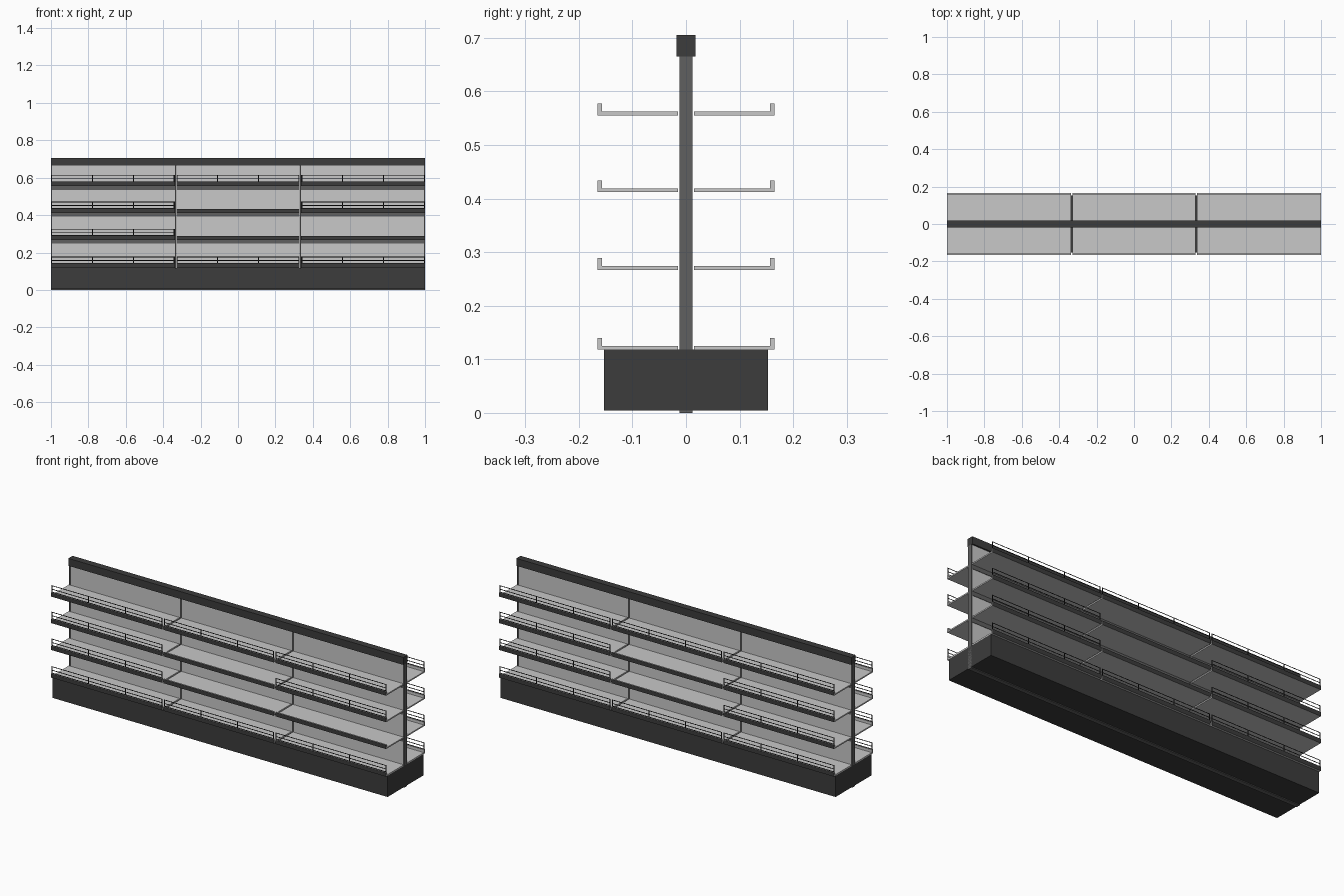
import bpy
import bmesh

cube = bpy.data.objects.get("Cube")
if cube:
    bpy.data.objects.remove(cube, do_unlink=True)


def material(name, value):
    mat = bpy.data.materials.new(name)
    mat.use_nodes = True
    colour = (value, value, value, 1)
    mat.diffuse_color = colour
    mat.node_tree.nodes["Principled BSDF"].inputs["Base Color"].default_value = colour
    return mat


LIGHT = material("light grey", 0.58)
MID = material("mid grey", 0.115)
DARK = material("charcoal", 0.045)
BLACK = material("black wire", 0.012)


def finish(name, bm, *mats):
    mesh = bpy.data.meshes.new(name)
    bm.to_mesh(mesh)
    bm.free()
    for mat in mats:
        mesh.materials.append(mat)
    obj = bpy.data.objects.new(name, mesh)
    bpy.context.collection.objects.link(obj)
    return obj


def box(name, xs, ys, zs, mat):
    bm = bmesh.new()
    bmesh.ops.create_cube(bm, size=1)
    for v in bm.verts:
        for axis, (low, high) in enumerate((xs, ys, zs)):
            v.co[axis] = high if v.co[axis] > 0 else low
    return finish(name, bm, mat)


def shelf(name, x0, x1, z, side):
    # L-shaped tray section swept along the bay, with a dark ticket strip on the lip
    section = [(0.015, 0), (0.165, 0), (0.165, 0.022), (0.157, 0.022),
               (0.157, 0.007), (0.015, 0.007)]
    bm = bmesh.new()
    face = bm.faces.new([bm.verts.new((x0, side * y, z + h)) for y, h in section])
    swept = bmesh.ops.extrude_face_region(bm, geom=[face])["geom"]
    bmesh.ops.translate(bm, vec=(x1 - x0, 0, 0),
                        verts=[g for g in swept if isinstance(g, bmesh.types.BMVert)])
    bmesh.ops.recalc_face_normals(bm, faces=bm.faces)
    for f in bm.faces:
        if f.normal.y * side > 0.9 and abs(f.calc_center_median().y) > 0.16:
            f.material_index = 1
    return finish(name, bm, LIGHT, DARK)


def wire_guard(name, x0, x1, z, side):
    # Flat guard: three long wires and four posts
    bm = bmesh.new()
    y = side * 0.161

    def strip(xa, xb, za, zb):
        bm.faces.new([bm.verts.new(p) for p in
                      ((xa, y, za), (xb, y, za), (xb, y, zb), (xa, y, zb))])

    for h in (0.022, 0.037, 0.056):
        strip(x0, x1, z + h, z + h + 0.004)
    post = 0.006
    for i in range(4):
        x = x0 + (x1 - x0 - post) * i / 3
        strip(x, x + post, z + 0.022, z + 0.06)
    return finish(name, bm, BLACK)


# Plinth and top cap
box("plinth", (-1, 1), (-0.153, 0.153), (0.004, 0.118), DARK)
box("top_cap", (-1, 1), (-0.018, 0.018), (0.665, 0.705), DARK)
box("floor_rail", (-1, 1), (-0.012, 0.012), (0, 0.02), MID)

# Uprights between the bays and at both ends
for x in (-0.997, -0.3335, 0.3335, 0.997):
    box("upright", (x - 0.003, x + 0.003), (-0.012, 0.012), (0, 0.665), MID)

# Bays, with the guarded bays listed for each shelf level on each side
bays = [(-1, -0.338), (-0.329, 0.329), (0.338, 1)]
levels = [0.118, 0.267, 0.412, 0.555]
guards = {-1: [(0, 1, 2), (0,), (0, 2), (0, 1, 2)],
          1: [(0, 1, 2), (0, 2), (0, 2), (0, 1, 2)]}

for bay, (x0, x1) in enumerate(bays):
    box("back_panel", (max(x0, -0.994) - 0.001, min(x1, 0.994) + 0.001),
        (-0.010, 0.010), (0.11, 0.67), LIGHT)
    for level, z in enumerate(levels):
        if level:
            box("cross_beam", (max(x0, -0.994), min(x1, 0.994)),
                (-0.012, 0.012), (z - 0.02, z + 0.004), MID)
        for side, label in ((-1, "front"), (1, "rear")):
            shelf(label + "_shelf", x0, x1, z, side)
            if bay in guards[side][level]:
                wire_guard(label + "_guard", x0, x1, z, side)
